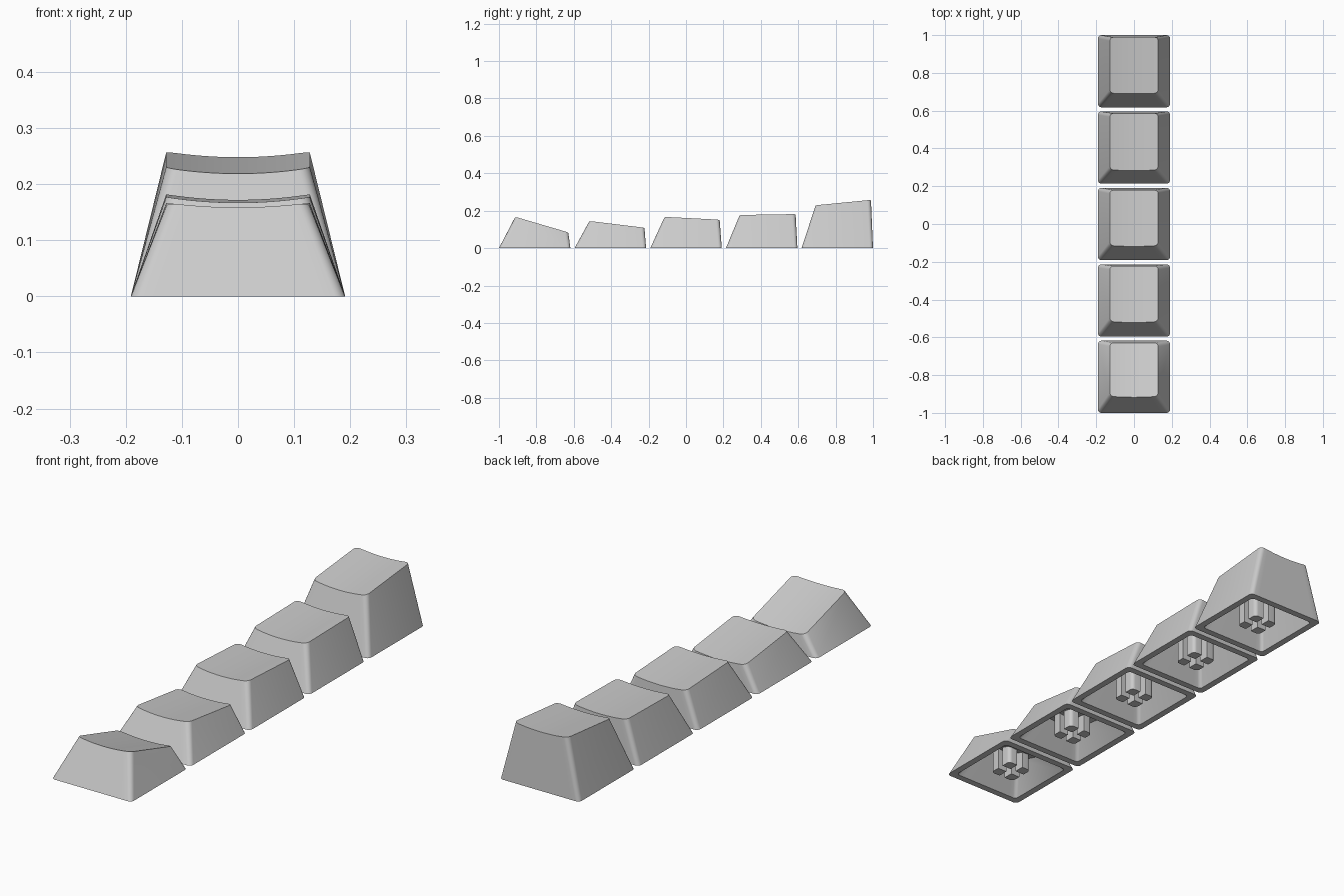
import bpy, bmesh
from math import sin, cos, pi, radians

if "Cube" in bpy.data.objects:
    bpy.data.objects.remove(bpy.data.objects["Cube"])

grey = bpy.data.materials.new("keycap grey")
grey.use_nodes = True
colour = (0.6, 0.6, 0.6, 1)
grey.diffuse_color = colour
grey.node_tree.nodes["Principled BSDF"].inputs["Base Color"].default_value = colour

HALF = 0.191      # half width at the base
TOP = 0.128       # half width of the top
DISH = 0.01       # depth of the scooped top
WALL = 0.029
ROOF = 0.035
ARC, SPAN = 5, 14


def half_ring(half, y_mid, y_edge, r):
    """Half of a rounded rectangle, running from -x to +x along y_edge."""
    way = 1 if y_edge > y_mid else -1
    left = []
    for i in range(ARC + 1):
        a = pi / 2 * i / ARC
        left.append((-half + r * (1 - cos(a)), y_edge - way * r * (1 - sin(a))))
    flat = half - r
    middle = [(-flat + 2 * flat * i / SPAN, y_edge) for i in range(1, SPAN)]
    return left + middle + [(-x, y) for x, y in reversed(left)]


def make_object(name, bm):
    bmesh.ops.recalc_face_normals(bm, faces=bm.faces)
    mesh = bpy.data.meshes.new(name)
    bm.to_mesh(mesh)
    bm.free()
    mesh.materials.append(grey)
    obj = bpy.data.objects.new(name, mesh)
    bpy.context.collection.objects.link(obj)
    bpy.ops.object.select_all(action="DESELECT")
    obj.select_set(True)
    bpy.context.view_layer.objects.active = obj
    bpy.ops.object.shade_smooth_by_angle(angle=radians(25))
    return obj


def keycap(row, y_mid, front, back):
    """front and back are the (y, z) ends of the top surface."""
    slope = (back[1] - front[1]) / (back[0] - front[0])
    lean = (front[0] - (y_mid - HALF)) / front[1]

    def plane(y):
        return front[1] + slope * (y - front[0])

    bm = bmesh.new()

    def base_ring(half, r):
        return [[bm.verts.new((x, y, 0)) for x, y in
                 half_ring(half, y_mid, y_mid + side * half, r)] for side in (-1, 1)]

    def top_ring(half, inset, drop, r):
        centre = (front[0] + back[0]) / 2
        rings = []
        for y_edge, tilt in ((front[0] + inset, lean), (back[0] - inset, 0)):
            ring = []
            for x, y in half_ring(half, centre, y_edge, r):
                scoop = DISH * (1 - (x / half) ** 2)
                y -= scoop * tilt
                ring.append(bm.verts.new((x, y, plane(y) - scoop - drop)))
            rings.append(ring)
        return rings

    def loft(low, high):
        for a, b in zip(low, high):
            for i in range(len(a) - 1):
                bm.faces.new((a[i], a[i + 1], b[i + 1], b[i]))
        # Side walls fold from the back foot to the front of the top
        for end in (0, -1):
            bm.faces.new((low[0][end], low[1][end], high[0][end]))
            bm.faces.new((low[1][end], high[1][end], high[0][end]))

    def strips(ring):
        f, b = ring
        for i in range(len(f) - 1):
            bm.faces.new((f[i], f[i + 1], b[i + 1], b[i]))

    # Outer shell, scooped top, bottom rim and hollow inside
    outer, inner = base_ring(HALF, 0.018), base_ring(HALF - WALL, 0.014)
    top, ceiling = top_ring(TOP, 0, 0, 0.02), top_ring(TOP - WALL, WALL, ROOF, 0.014)
    loft(outer, top)
    strips(top)
    loft(inner, ceiling)
    strips(ceiling)
    loft(outer, inner)
    make_object(f"keycap_{row}", bm)

    # Stem: four corner posts around a cross-shaped slot
    bm = bmesh.new()
    gap, size, r = 0.014, 0.058, 0.016
    profile = [(gap, gap), (size, gap)]
    profile += [(size - r + r * cos(pi / 2 * i / ARC), size - r + r * sin(pi / 2 * i / ARC))
                for i in range(ARC + 1)]
    profile.append((gap, size))
    for sx in (-1, 1):
        for sy in (-1, 1):
            pts = [(sx * x, y_mid + sy * y) for x, y in profile]
            low = [bm.verts.new((x, y, 0.002)) for x, y in pts]
            high = [bm.verts.new((x, y, plane(y) - 0.025)) for x, y in pts]
            bm.faces.new(low)
            bm.faces.new(high)
            for i in range(len(pts)):
                j = (i + 1) % len(pts)
                bm.faces.new((low[i], low[j], high[j], high[i]))
    make_object(f"stem_{row}", bm)


# Rows from front to back: centre, front and back ends of the top
rows = [
    (-0.809, (-0.912, 0.167), (-0.629, 0.084)),
    (-0.4045, (-0.516, 0.145), (-0.222, 0.109)),
    (0.0, (-0.114, 0.167), (0.18, 0.152)),
    (0.4045, (0.287, 0.177), (0.586, 0.182)),
    (0.809, (0.693, 0.229), (0.989, 0.258)),
]
for number, (y_mid, front, back) in enumerate(rows, 1):
    keycap(number, y_mid, front, back)
